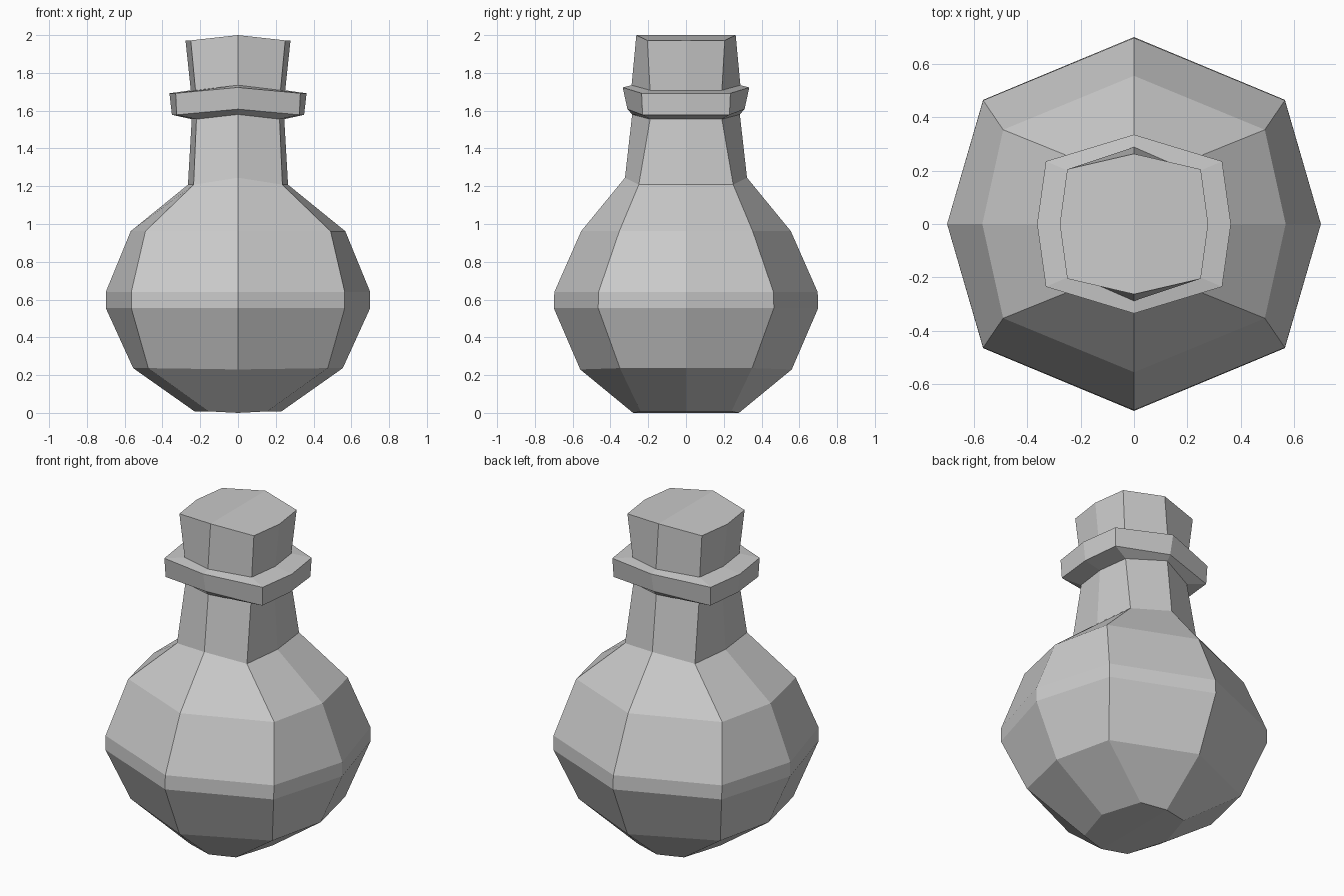
import bpy
import bmesh

if "Cube" in bpy.data.objects:
    bpy.data.objects.remove(bpy.data.objects["Cube"])


def loft(name, rings, cap_bottom=False, cap_top=False):
    """Eight-sided loft. Each ring: front y, front z, corner x, corner y, side x, side z."""
    bm = bmesh.new()
    loops = []
    for fy, fz, cx, cy, sx, sz in rings:
        pts = [(0, -fy, fz), (cx, -cy, sz), (sx, 0, sz), (cx, cy, sz),
               (0, fy, fz), (-cx, cy, sz), (-sx, 0, sz), (-cx, -cy, sz)]
        loops.append([bm.verts.new(p) for p in pts])
    for a, b in zip(loops, loops[1:]):
        for i in range(8):
            j = (i + 1) % 8
            bm.faces.new((a[i], a[j], b[j], b[i]))
    # caps fold along the centre line
    for on, lp in ((cap_bottom, loops[0][::-1]), (cap_top, loops[-1])):
        if on:
            k = 3 if lp is not loops[-1] else 0
            for s in (k, k + 4):
                bm.faces.new([lp[(s + i) % 8] for i in range(5)])
    bm.normal_update()
    mesh = bpy.data.meshes.new(name)
    bm.to_mesh(mesh)
    bm.free()
    obj = bpy.data.objects.new(name, mesh)
    bpy.context.collection.objects.link(obj)
    return obj


neck_top = (0.285, 1.58, 0.22, 0.19, 0.245, 1.555)
cork_base = (0.288, 1.735, 0.225, 0.19, 0.25, 1.708)

# round flask body with neck
loft("flask_body", [
    (0.28, 0.0, 0.155, 0.24, 0.23, 0.008),
    (0.56, 0.23, 0.475, 0.35, 0.555, 0.237),
    (0.70, 0.555, 0.565, 0.465, 0.70, 0.555),
    (0.697, 0.64, 0.565, 0.463, 0.70, 0.64),
    (0.555, 0.962, 0.49, 0.353, 0.568, 0.962),
    (0.323, 1.245, 0.235, 0.25, 0.265, 1.208),
    neck_top,
], cap_bottom=True)

# flared collar around the mouth
loft("neck_lip", [
    neck_top,
    (0.31, 1.608, 0.325, 0.23, 0.35, 1.578),
    (0.335, 1.723, 0.33, 0.235, 0.363, 1.692),
    cork_base,
])

# stopper with ridged top
loft("cork", [
    cork_base,
    (0.263, 2.0, 0.25, 0.205, 0.278, 1.972),
], cap_top=True)
